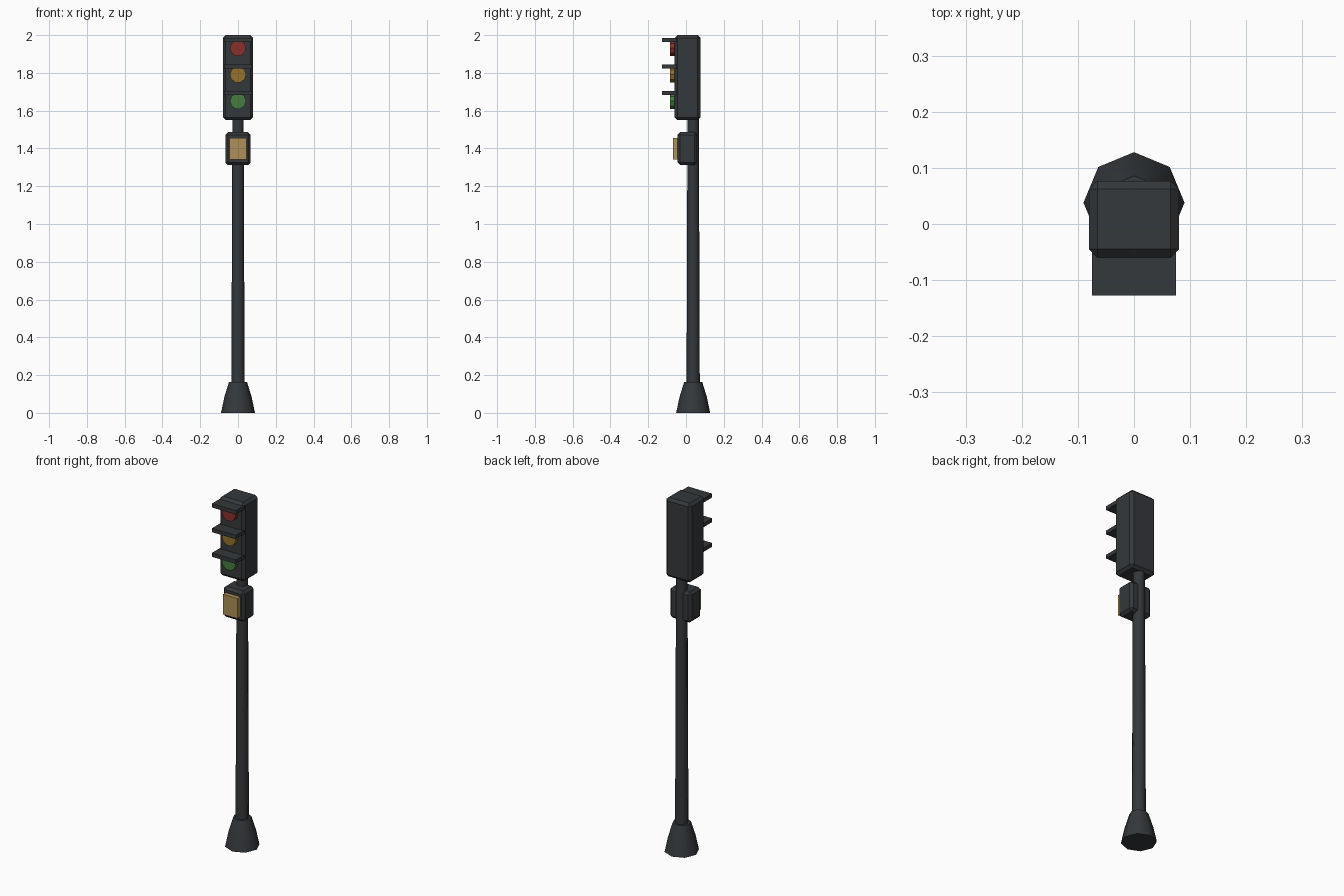
import bpy
import math

if "Cube" in bpy.data.objects:
    bpy.data.objects.remove(bpy.data.objects["Cube"])

POLE_Y = 0.038


def material(name, rgb):
    m = bpy.data.materials.new(name)
    m.diffuse_color = (*rgb, 1)
    m.use_nodes = True
    m.node_tree.nodes["Principled BSDF"].inputs["Base Color"].default_value = m.diffuse_color
    return m


dark = material("dark_metal", (0.035, 0.04, 0.045))
amber = material("amber_panel", (0.42, 0.28, 0.10))
lights = [("red", (0.25, 0.03, 0.025)), ("yellow", (0.30, 0.17, 0.025)),
          ("green", (0.06, 0.2, 0.05))]


def box(name, x, y0, y1, z0, z1, mat, bevel=0.0):
    bpy.ops.mesh.primitive_cube_add(size=1, location=(0, (y0 + y1) / 2, (z0 + z1) / 2))
    o = bpy.context.object
    o.name = name
    o.scale = (2 * x, y1 - y0, z1 - z0)
    bpy.ops.object.transform_apply(location=False, rotation=False, scale=True)
    o.data.materials.append(mat)
    if bevel:
        b = o.modifiers.new("chamfer", "BEVEL")
        b.width, b.segments = bevel, 1
    return o


def lathe(name, profile, sides=8):
    """Closed solid of (radius, z) rings around the pole axis."""
    verts = [(r * math.cos(2 * math.pi * i / sides),
              POLE_Y + r * math.sin(2 * math.pi * i / sides), z)
             for r, z in profile for i in range(sides)]
    faces = [(k * sides + i, k * sides + (i + 1) % sides,
              (k + 1) * sides + (i + 1) % sides, (k + 1) * sides + i)
             for k in range(len(profile) - 1) for i in range(sides)]
    faces.append(tuple(reversed(range(sides))))
    faces.append(tuple(range(len(verts) - sides, len(verts))))
    me = bpy.data.meshes.new(name)
    me.from_pydata(verts, [], faces)
    o = bpy.data.objects.new(name, me)
    bpy.context.collection.objects.link(o)
    me.materials.append(dark)
    bpy.ops.object.select_all(action="DESELECT")
    o.select_set(True)
    bpy.context.view_layer.objects.active = o
    bpy.ops.object.shade_smooth_by_angle(angle=math.radians(50))
    return o


# Flared foot and tapered pole
lathe("base", [(0.09, 0), (0.072, 0.085), (0.048, 0.163)])
lathe("pole", [(0.035, 0.15), (0.030, 1.57)])

# Signal head
box("signal_housing", 0.08, -0.06, 0.077, 1.55, 2.0, dark, 0.015)

# Three lenses, each under a flat visor
for i, (label, rgb) in enumerate(lights):
    z = 1.931 - 0.14 * i
    bpy.ops.mesh.primitive_cylinder_add(vertices=10, radius=0.043, depth=0.04,
                                        location=(0, -0.064, z))
    lens = bpy.context.object
    lens.name = label + "_lens"
    # vertices on the x axis, cap facing the front
    lens.rotation_euler = (math.pi / 2, 0, 0)
    for v in lens.data.vertices:
        v.co.x, v.co.y = v.co.y, -v.co.x
    lens.data.materials.append(material(label + "_light", rgb))
    box(label + "_visor", 0.075, -0.127, -0.05, z + 0.032, z + 0.054, dark)

# Pedestrian signal box with its lit panel
box("pedestrian_box", 0.067, -0.045, 0.058, 1.312, 1.486, dark, 0.014)
box("pedestrian_panel", 0.046, -0.07, -0.03, 1.342, 1.456, amber)
